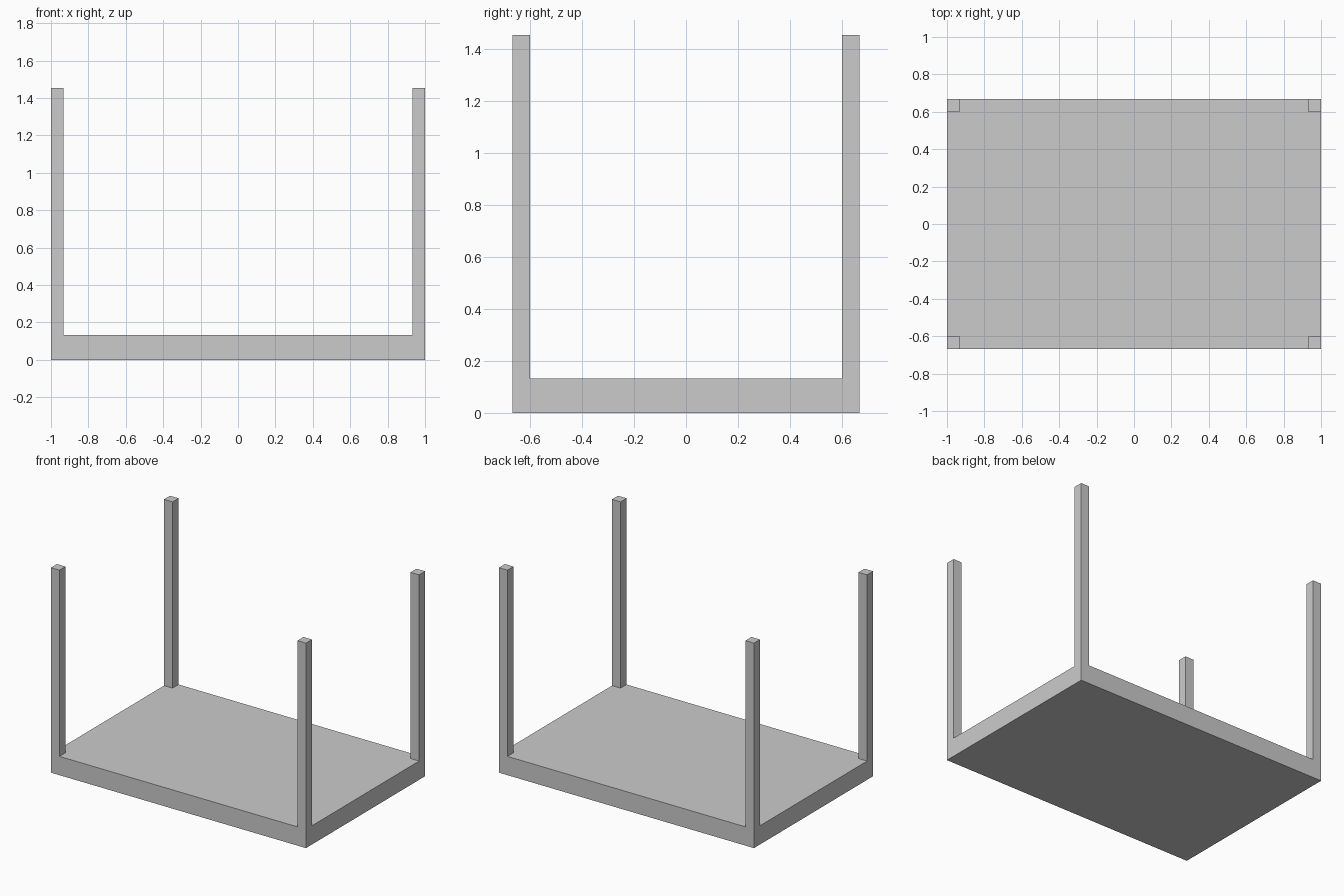
import bpy
import bmesh

if "Cube" in bpy.data.objects:
    bpy.data.objects.remove(bpy.data.objects["Cube"])

HALF_X, HALF_Y = 1.0, 0.667   # slab half size
SLAB_H, TOP_Z = 0.133, 1.453  # slab thickness, top of posts
POST = 0.067                  # post width

xs = [-HALF_X, -HALF_X + POST, HALF_X - POST, HALF_X]
ys = [-HALF_Y, -HALF_Y + POST, HALF_Y - POST, HALF_Y]

bm = bmesh.new()


def extrude_up(faces, height):
    """Extrude faces straight up and return the new top faces."""
    geom = bmesh.ops.extrude_face_region(bm, geom=faces)["geom"]
    verts = [g for g in geom if isinstance(g, bmesh.types.BMVert)]
    bmesh.ops.translate(bm, verts=verts, vec=(0, 0, height))
    return [g for g in geom if isinstance(g, bmesh.types.BMFace)]


# Slab top: 3x3 layout whose corner cells are the post footprints
grid = [[bm.verts.new((x, y, SLAB_H)) for y in ys] for x in xs]
cells = [bm.faces.new((grid[i][j], grid[i + 1][j], grid[i + 1][j + 1], grid[i][j + 1]))
         for i in range(3) for j in range(3)]

# Slab sides and underside
outline = [e for e in bm.edges if e.is_boundary]
skirt = bmesh.ops.extrude_edge_only(bm, edges=outline)["geom"]
for v in (g for g in skirt if isinstance(g, bmesh.types.BMVert)):
    v.co.z = 0
bmesh.ops.holes_fill(bm, edges=[e for e in bm.edges if e.is_boundary], sides=0)

# Four corner posts, flush with the slab sides
for k in (0, 2, 6, 8):
    extrude_up([cells[k]], TOP_Z - SLAB_H)
# Remove any footprint faces left inside the posts
inner = [f for f in bm.faces if any(len(e.link_faces) > 2 for e in f.edges)
         and all(len(e.link_faces) > 2 for e in f.edges)]
bmesh.ops.delete(bm, geom=inner, context='FACES_ONLY')

bmesh.ops.recalc_face_normals(bm, faces=bm.faces[:])
# Merge coplanar faces so that posts run cleanly into the slab sides
bmesh.ops.dissolve_limit(bm, angle_limit=0.01, verts=bm.verts[:], edges=bm.edges[:])

mesh = bpy.data.meshes.new("base_with_corner_posts")
bm.to_mesh(mesh)
bm.free()
obj = bpy.data.objects.new("base_with_corner_posts", mesh)
bpy.context.collection.objects.link(obj)
